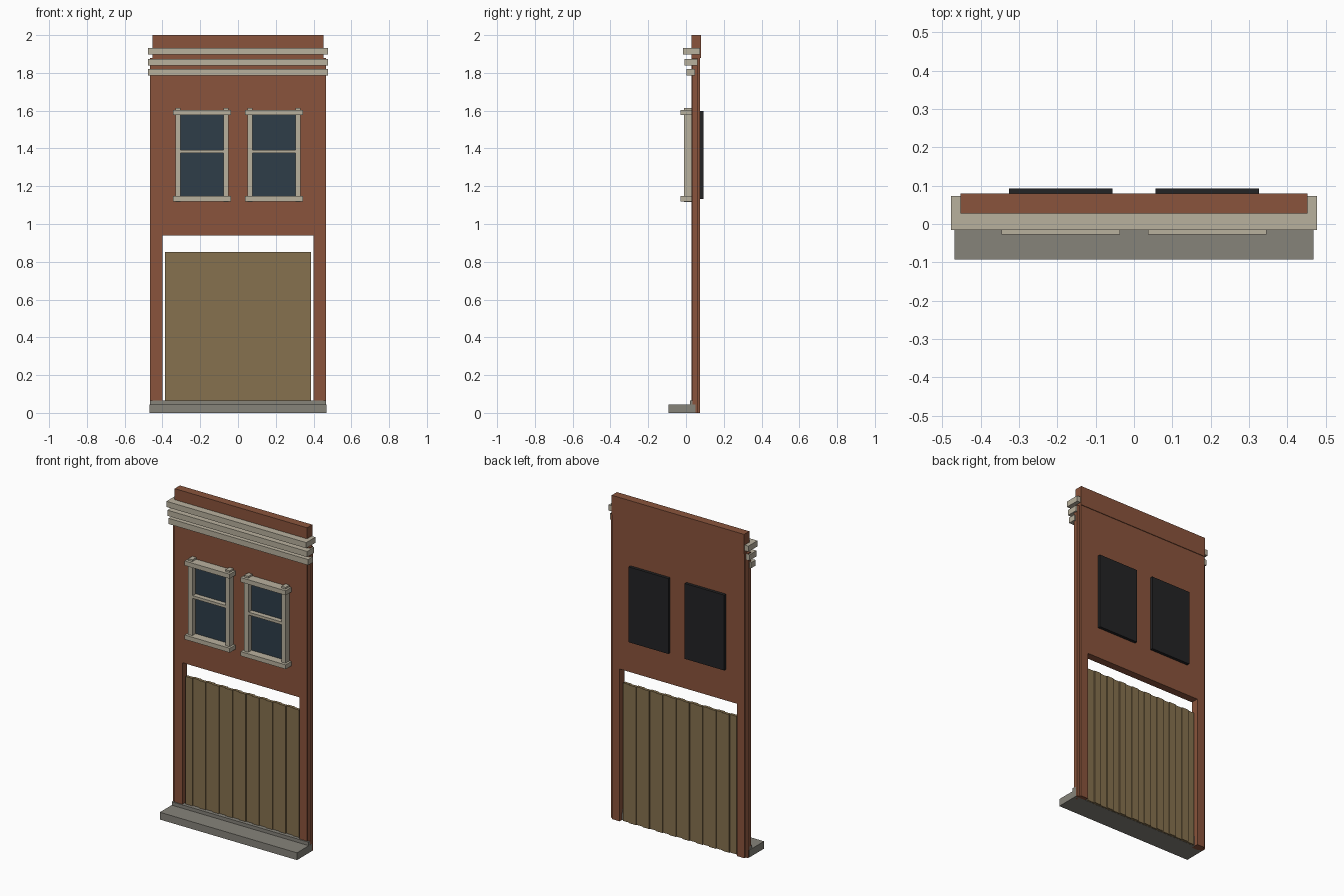
import bpy, bmesh

if "Cube" in bpy.data.objects:
    bpy.data.objects.remove(bpy.data.objects["Cube"])


def material(name, rgb):
    def lin(c):
        c /= 255
        return c / 12.92 if c <= 0.04045 else ((c + 0.055) / 1.055) ** 2.4
    m = bpy.data.materials.new(name)
    m.diffuse_color = (*[lin(c) for c in rgb], 1)
    m.use_nodes = True
    m.node_tree.nodes["Principled BSDF"].inputs["Base Color"].default_value = m.diffuse_color
    return m


BRICK = material("brick_red", (138, 84, 60))
STONE = material("pale_stone", (185, 177, 158))
CURB = material("grey_concrete", (134, 131, 122))
WOOD = material("weathered_wood", (134, 113, 78))
GLASS = material("dark_blue_glass", (46, 61, 73))
BLACK = material("black_backing", (35, 35, 37))


def add_box(bm, x, y, z):
    """Add a box spanning the given (min, max) ranges."""
    vs = bmesh.ops.create_cube(bm, size=1)["verts"]
    for v in vs:
        for i, (lo, hi) in enumerate((x, y, z)):
            v.co[i] = hi if v.co[i] > 0 else lo


def finish(bm, name, mat):
    mesh = bpy.data.meshes.new(name)
    bmesh.ops.recalc_face_normals(bm, faces=bm.faces)
    bm.to_mesh(mesh)
    bm.free()
    obj = bpy.data.objects.new(name, mesh)
    mesh.materials.append(mat)
    bpy.context.collection.objects.link(obj)
    return obj


def boxes(name, mat, *ranges):
    bm = bmesh.new()
    for r in ranges:
        add_box(bm, *r)
    return finish(bm, name, mat)


# Wall: one arch-shaped profile around the doorway, extruded backwards
bm = bmesh.new()
half = [(0.40, 0.94), (0.40, 0), (0.452, 0), (0.452, 1.88)]
outline = half + [(-x, z) for x, z in reversed(half)]
face = bm.faces.new([bm.verts.new((x, 0.028, z)) for x, z in outline])
ext = bmesh.ops.extrude_face_region(bm, geom=[face])
for v in ext["geom"]:
    if isinstance(v, bmesh.types.BMVert):
        v.co.y = 0.075
finish(bm, "wall", BRICK)

# Parapet above the wall and narrow strips along its sides
boxes("parapet", BRICK, ((-0.452, 0.452), (0.028, 0.079), (1.88, 2.0)))
for side in (-1, 1):
    xs = sorted((side * 0.452, side * 0.467))
    boxes("side_strip", BRICK, (xs, (0.035, 0.062), (0, 1.88)))

# Cornice of three stepped bands
for z0, z1, front, back in ((1.897, 1.932, -0.016, 0.073),
                            (1.839, 1.874, -0.007, 0.062),
                            (1.785, 1.82, 0.003, 0.048)):
    boxes("cornice_band", STONE, ((-0.477, 0.477), (front, back), (z0, z1)))

# Doorstep with a low lip against the wall
boxes("doorstep", CURB, ((-0.468, 0.468), (-0.093, 0.051), (0, 0.045)))
boxes("doorstep_lip", CURB, ((-0.467, 0.467), (0.022, 0.05), (0.045, 0.066)))

# Plank door: alternating boards set slightly forward and back
count, left, width = 17, -0.387, 0.774 / 17
for i in range(count):
    x0 = left + i * width
    shift = 0.006 * (i % 2)
    boxes("door_plank", WOOD, ((x0, x0 + width),
                               (0.042 + shift, 0.060 + shift), (0.001, 0.853)))

# Windows
for cx in (-0.191, 0.191):
    for side in (-1, 1):
        xs = sorted((cx + side * 0.113, cx + side * 0.141))
        boxes("window_jamb", STONE, (xs, (-0.011, 0.03), (1.116, 1.615)))
    for name, z0, z1 in (("window_head", 1.576, 1.604), ("window_sill", 1.12, 1.147)):
        boxes(name, STONE, ((cx - 0.154, cx + 0.154), (-0.028, 0.03), (z0, z1)))
    boxes("window_rail", STONE, ((cx - 0.113, cx + 0.113), (-0.008, 0.024), (1.376, 1.393)))
    boxes("window_glass", GLASS, ((cx - 0.113, cx + 0.113), (0.022, 0.029), (1.147, 1.576)))
    boxes("window_backing", BLACK, ((cx - 0.135, cx + 0.135), (0.07, 0.093), (1.132, 1.597)))
